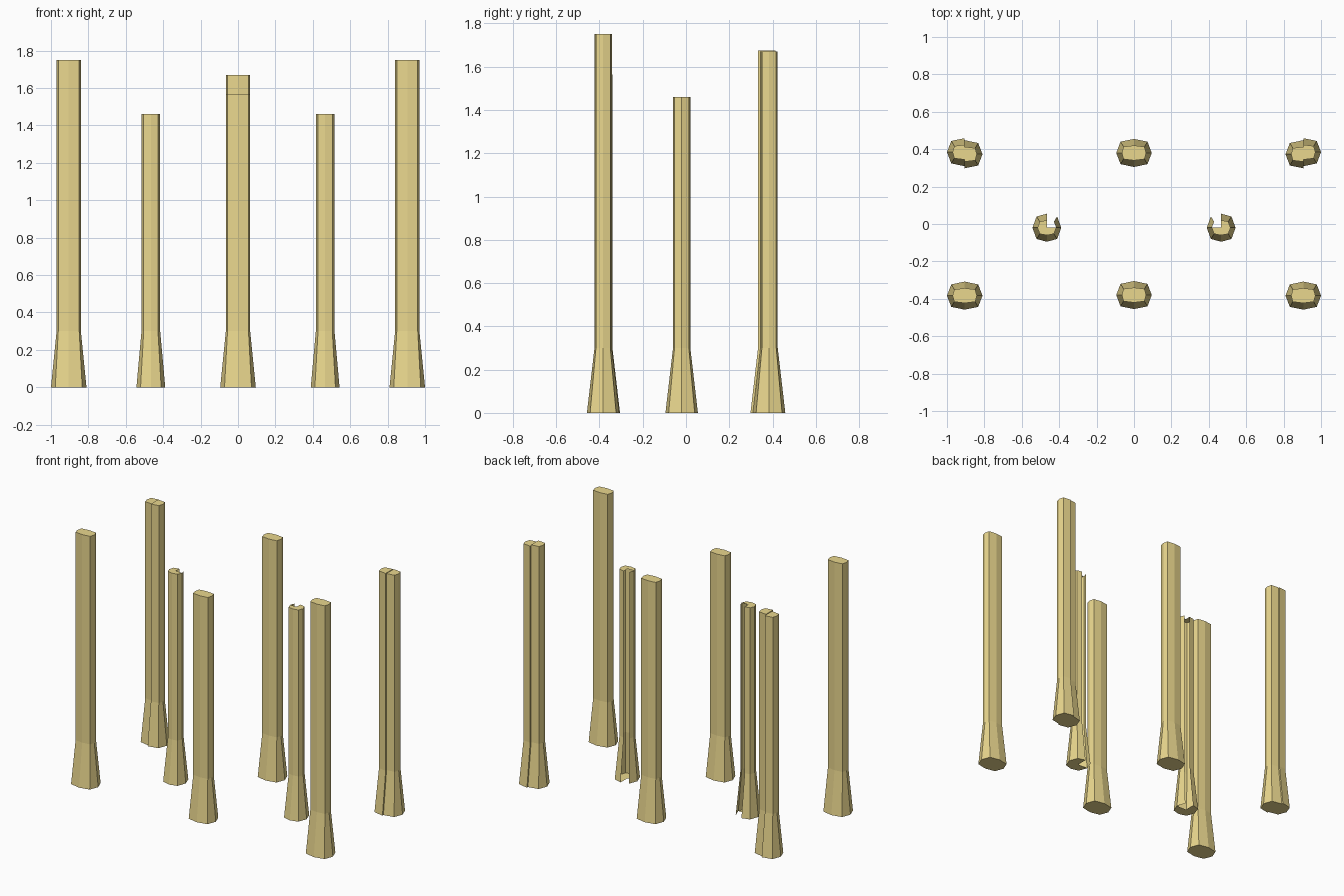
import bpy

if "Cube" in bpy.data.objects:
    bpy.data.objects.remove(bpy.data.objects["Cube"])

gold = bpy.data.materials.new("gold")
gold.diffuse_color = (0.82, 0.68, 0.27, 1)
gold.use_nodes = True
gold.node_tree.nodes["Principled BSDF"].inputs["Base Color"].default_value = gold.diffuse_color

FLARE_TOP = 0.30


def ring(hx, hy, dx, dy):
    """Eight points of a slightly flattened octagon, counter-clockwise from +x."""
    return [(hx, 0), (dx, dy), (0, hy), (-dx, dy),
            (-hx, 0), (-dx, -dy), (0, -hy), (dx, -dy)]


LARGE = (ring(0.095, 0.075, 0.072, 0.06), ring(0.065, 0.04, 0.056, 0.033))
SMALL = (ring(0.077, 0.075, 0.055, 0.06), ring(0.05, 0.04, 0.038, 0.033))


def make(name, verts, faces):
    mesh = bpy.data.meshes.new(name)
    mesh.from_pydata(verts, [], faces)
    mesh.materials.append(gold)
    obj = bpy.data.objects.new(name, mesh)
    bpy.context.collection.objects.link(obj)
    return obj


def solid_column(name, x, y, h, idx=range(8)):
    """Flared foot and straight shaft over the chosen octagon points."""
    idx = list(idx)
    n = len(idx)
    base, shaft = LARGE
    verts = []
    for outline, z in ((base, 0), (shaft, FLARE_TOP), (shaft, h)):
        verts += [(x + outline[i][0], y + outline[i][1], z) for i in idx]
    faces = [tuple(reversed(range(n))), tuple(range(2 * n, 3 * n))]
    for lv in (0, n):
        for i in range(n):
            j = (i + 1) % n
            faces.append((lv + i, lv + j, lv + n + j, lv + n + i))
    return make(name, verts, faces)


def open_column(name, x, y, h, side):
    """Thin column whose inner back quarter is open, keeping a sliver of its wall."""
    base, shaft = SMALL
    verts = []
    for outline, z in ((base, 0), (shaft, FLARE_TOP), (shaft, h)):
        verts += [(x + side * px, y + py, z) for px, py in outline]
    verts += [(x, y, 0), (x, y, h)]
    faces = []
    for i in range(8):
        j = (i + 1) % 8
        if i != 2:                       # open wall facet
            faces += [(i, j, 8 + j, 8 + i), (8 + i, 8 + j, 16 + j, 16 + i)]
        if i not in (2, 3):              # open quarter of both caps
            faces += [(j, i, 24), (16 + i, 16 + j, 25)]
    if side < 0:
        faces = [f[::-1] for f in faces]
    return make(name, verts, faces)


# middle columns, front one shorter
solid_column("front_middle_column", 0, -0.38, 1.565)
solid_column("back_middle_column", 0, 0.38, 1.67)

RIGHT_HALF = [6, 7, 0, 1, 2]
LEFT_HALF = [2, 3, 4, 5, 6]
for side, label in ((-1, "left"), (1, "right")):
    x = side * 0.905
    # tall front corner columns
    solid_column(f"front_{label}_column", x, -0.383, 1.75)
    # back corner columns, split in two slightly shifted halves
    outer, inner = (RIGHT_HALF, LEFT_HALF) if side > 0 else (LEFT_HALF, RIGHT_HALF)
    solid_column(f"back_{label}_column_outer", x, 0.384, 1.67, outer)
    solid_column(f"back_{label}_column_inner", x, 0.373, 1.675, inner)
    # thin centre columns
    open_column(f"thin_{label}_column", side * 0.466, -0.02, 1.46, side)
